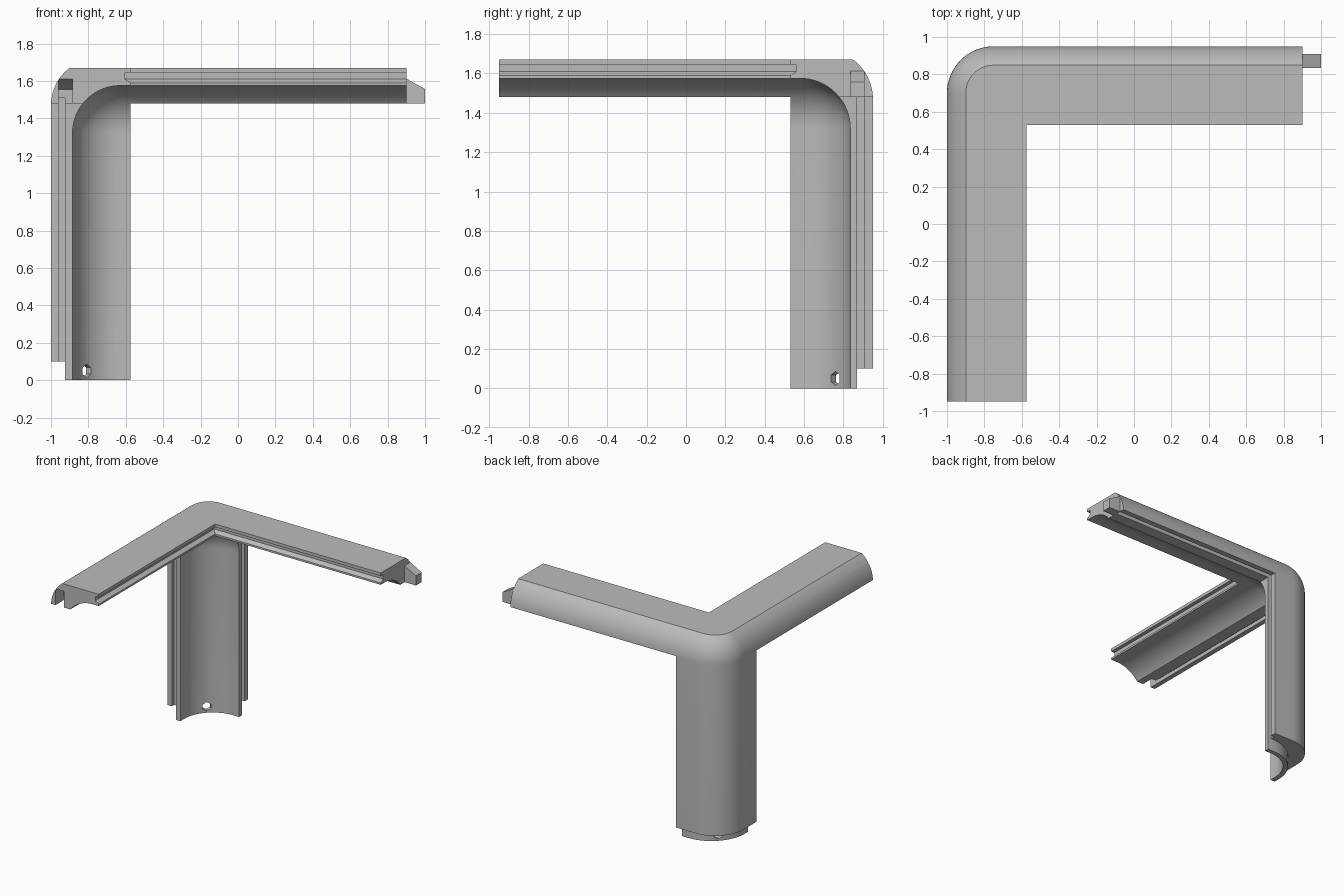
import bpy, bmesh, math
from mathutils import Matrix, Vector

if "Cube" in bpy.data.objects:
    bpy.data.objects.remove(bpy.data.objects["Cube"], do_unlink=True)

grey = bpy.data.materials.new("plain_grey")
grey.use_nodes = True
grey.diffuse_color = (0.5, 0.5, 0.5, 1)
grey.node_tree.nodes["Principled BSDF"].inputs["Base Color"].default_value = (0.5, 0.5, 0.5, 1)


def make_object(name, bm):
    bmesh.ops.recalc_face_normals(bm, faces=bm.faces)
    mesh = bpy.data.meshes.new(name)
    bm.to_mesh(mesh)
    bm.free()
    mesh.materials.append(grey)
    obj = bpy.data.objects.new(name, mesh)
    bpy.context.collection.objects.link(obj)
    return obj


def box(name, x, y, z, radius=0, reshape=None):
    """Box between limits, optionally with rounded edges or moved vertices."""
    bm = bmesh.new()
    bmesh.ops.create_cube(bm, size=1)
    for v in bm.verts:
        v.co = Vector([r[0] if c < 0 else r[1] for c, r in zip(v.co, (x, y, z))])
    if reshape:
        for v in bm.verts:
            reshape(v.co)
    if radius:
        bmesh.ops.bevel(bm, geom=bm.edges[:], offset=radius, segments=16,
                        profile=0.5, affect='EDGES')
    return make_object(name, bm)


def boolean(target, cutter, operation='DIFFERENCE'):
    mod = target.modifiers.new("cut", 'BOOLEAN')
    mod.operation = operation
    mod.solver = 'EXACT'
    mod.object = cutter
    bpy.context.view_layer.update()
    graph = bpy.context.evaluated_depsgraph_get()
    mesh = bpy.data.meshes.new_from_object(target.evaluated_get(graph))
    target.modifiers.clear()
    target.data = mesh
    bpy.data.objects.remove(cutter, do_unlink=True)


LEFT, BACK = -0.575, 0.53     # inner faces of the arms
FAR = 2.5

# Rounded outer shell, trimmed flat at the top, feet and arm ends
frame = box("corner_frame", (-1, FAR), (-FAR, 0.95), (-1, 1.72), 0.25)
boolean(frame, box("trim", (-2, 0.9), (-0.95, 2), (0, 1.67)), 'INTERSECT')

# Open space between the three arms
boolean(frame, box("void", (LEFT, 3), (-3, BACK), (-2, 2)))
boolean(frame, box("void", (LEFT, 3), (-3, 2), (-2, 1.48)))
boolean(frame, box("void", (-2, 3), (-3, BACK), (-2, 1.48)))

# Concave inner surface
boolean(frame, box("cove", (-0.885, FAR), (-FAR, 0.835), (-1, 1.575), 0.255))

# Stepped foot: only the inner skin continues to the floor
step = box("step", (-2, 0), (0, 2), (-0.5, 0.1))
boolean(step, box("foot", (-0.925, FAR), (-FAR, 0.87), (-1, 2), 0.295))
boolean(frame, step)

# Panel slots along the leg edges and the undersides of the arms
boolean(frame, box("slot", (-0.96, -0.925), (-3, 0.56), (-1, 1.51)))
boolean(frame, box("slot", (-0.605, 3), (0.87, 0.905), (-1, 1.51)))


# Slots around the inner faces, with a sloping lower lip
def slope_lip(co):
    if co.z < 1.6:
        co.x += 0.03
        co.y -= 0.03


boolean(frame, box("slot", (-0.605, 3), (-3, 0.56), (1.61, 1.645)))
boolean(frame, box("slot", (-0.605, 3), (-3, 0.56), (1.59, 1.61), reshape=slope_lip))


# Socket in the front arm end
def socket_slope(co):
    if co.z > 1.5 and co.y < -0.9:
        co.z += 0.0825


boolean(frame, box("socket", (-0.96, -0.885), (-1, -0.85), (1.4, 1.555),
                   reshape=socket_slope))

# Six-sided screw hole through the foot
bm = bmesh.new()
bmesh.ops.create_cone(bm, cap_ends=True, segments=6, radius1=0.036, radius2=0.036, depth=0.4)
turn = Vector((-1, 1, 0)).to_track_quat('Z', 'Y').to_matrix().to_4x4()
bmesh.ops.transform(bm, matrix=Matrix.Translation((-0.81, 0.76, 0.05)) @ turn, verts=bm.verts)
boolean(frame, make_object("hole", bm))


# Tapered tab on the side arm end
def tab_slope(co):
    if co.z > 1.5 and co.x > 0.95:
        co.z -= 0.055


tab = box("end_tab", (0.9, 1), (0.835, 0.908), (1.48, 1.612), reshape=tab_slope)

# Smooth curves with crisp edges
bpy.ops.object.select_all(action='DESELECT')
frame.select_set(True)
bpy.context.view_layer.objects.active = frame
bpy.ops.object.shade_smooth_by_angle(angle=math.radians(25))
